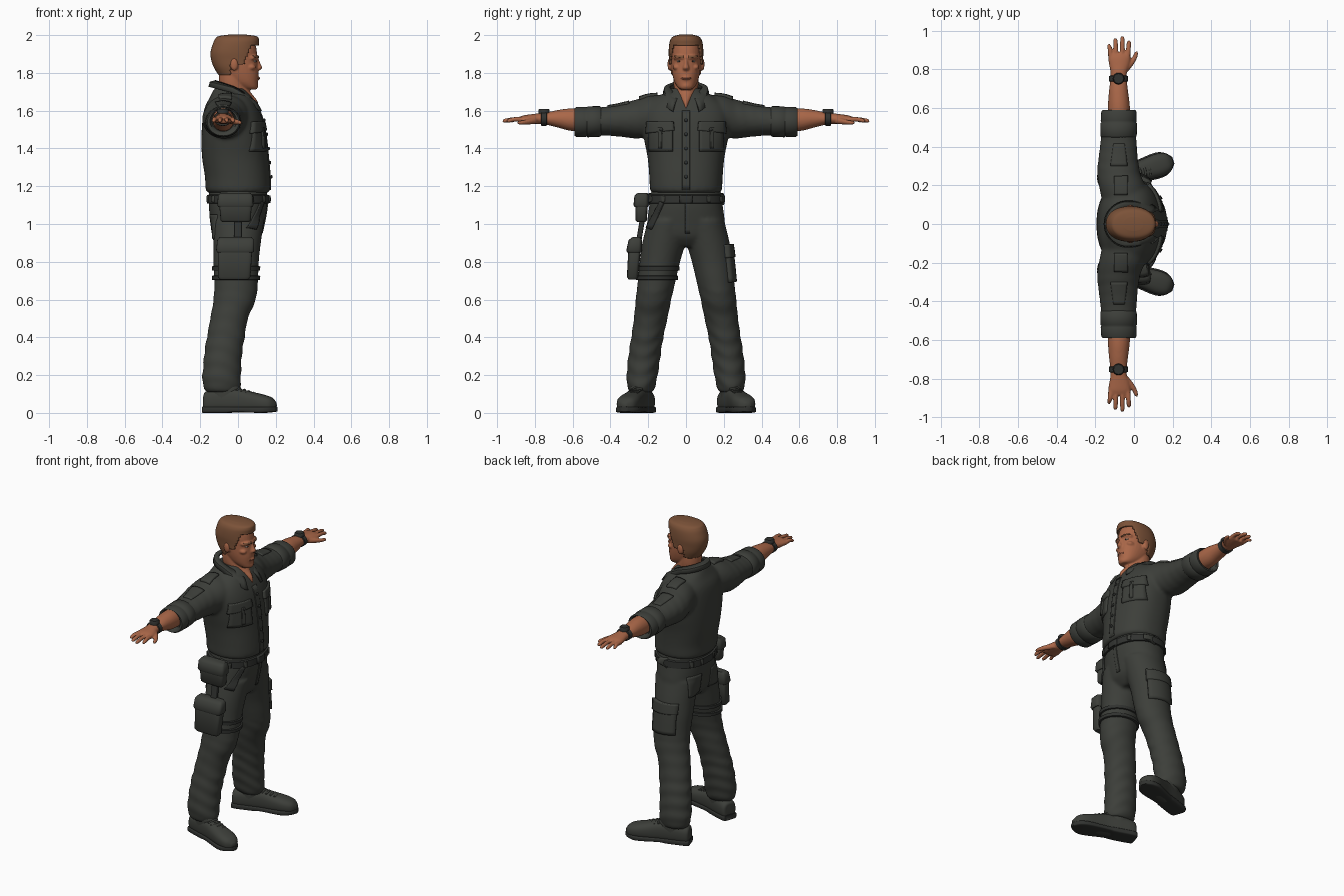
import bpy, bmesh, math
from mathutils import Vector, Matrix


def mat(name, *c):
    m = bpy.data.materials.new(name)
    m.diffuse_color = (*c, 1)
    return m


CLOTH = mat("charcoal cloth", 0.046, 0.049, 0.042)
DARK = mat("dark leather", 0.03, 0.032, 0.029)
SKIN = mat("tan skin", 0.40, 0.135, 0.065)
LIP = mat("lip", 0.29, 0.09, 0.05)
HAIR = mat("brown hair", 0.20, 0.085, 0.04)
WHITE = mat("eye white", 0.5, 0.42, 0.36)


def resample(rings, steps):
    """Catmull-Rom interpolation of the section list"""
    out = []
    for i in range(len(rings) - 1):
        p0, p1 = rings[max(i - 1, 0)], rings[i]
        p2, p3 = rings[i + 1], rings[min(i + 2, len(rings) - 1)]
        for k in range(steps):
            t = k / steps
            out.append([b + .5 * t * (c - a + t * (2 * a - 5 * b + 4 * c - d + t * (3 * (b - c) + d - a)))
                        for a, b, c, d in zip(p0, p1, p2, p3)])
    return out + [list(rings[-1])]


def tube(bm, rings, axis='z', n=32, e=2.0, steps=5, fold=None):
    """Loft closed sections (t, c1, c2, r1, r2) along an axis"""
    loops = []
    for t, c1, c2, r1, r2 in (resample(rings, steps) if steps > 1 else rings):
        loop = []
        for i in range(n):
            a = 2 * math.pi * i / n
            ca, sa = math.cos(a), math.sin(a)
            f = 1 + (fold(t, a) if fold else 0)
            p = c1 + max(r1, .002) * f * math.copysign(abs(ca) ** (2 / e), ca)
            q = c2 + max(r2, .002) * f * math.copysign(abs(sa) ** (2 / e), sa)
            co = {'z': (p, q, t), 'y': (p, t, q), 'x': (t, p, q)}[axis]
            loop.append(bm.verts.new(co))
        loops.append(loop)
    for a, b in zip(loops, loops[1:]):
        for i in range(n):
            bm.faces.new((a[i], a[(i + 1) % n], b[(i + 1) % n], b[i]))
    bm.faces.new(loops[0])
    bm.faces.new(loops[-1])


def ball(bm, c, r):
    bmesh.ops.create_uvsphere(bm, u_segments=20, v_segments=12, radius=1,
                              matrix=Matrix.Translation(c) @ Matrix.Diagonal((*r, 1)))


def mirror(bm):
    ret = bmesh.ops.duplicate(bm, geom=bm.verts[:] + bm.edges[:] + bm.faces[:])
    for g in ret["geom"]:
        if isinstance(g, bmesh.types.BMVert):
            g.co.y *= -1


def finish(name, bm, m, voxel=0, smooth=0, thick=0, angle=45):
    bmesh.ops.recalc_face_normals(bm, faces=bm.faces[:])
    me = bpy.data.meshes.new(name)
    bm.to_mesh(me)
    bm.free()
    me.materials.append(m)
    me.shade_smooth()
    me.set_sharp_from_angle(angle=math.radians(angle))
    ob = bpy.data.objects.new(name, me)
    bpy.context.collection.objects.link(ob)
    if thick:
        md = ob.modifiers.new("thickness", 'SOLIDIFY')
        md.thickness, md.offset = thick, 0
    if voxel:
        md = ob.modifiers.new("fuse", 'REMESH')
        md.mode, md.voxel_size, md.use_smooth_shade = 'VOXEL', voxel, True
        md = ob.modifiers.new("soften", 'SMOOTH')
        md.factor, md.iterations = .5, smooth
    return ob


def patch(name, target, corners, d, m, thick=.016, n=8, both=False):
    """Plate draped on a target by casting rays along d"""
    tgt = target.evaluated_get(bpy.context.evaluated_depsgraph_get())
    a, b, c, e = map(Vector, corners)
    d = Vector(d)
    bm, g = bmesh.new(), []
    for i in range(n + 1):
        for j in range(n + 1):
            p = a.lerp(b, i / n).lerp(e.lerp(c, i / n), j / n)
            hit, loc, _, _ = tgt.ray_cast(p - d, d)
            g.append(bm.verts.new(loc if hit else tgt.closest_point_on_mesh(p)[1]))
    for i in range(n):
        for j in range(n):
            k = i * (n + 1) + j
            bm.faces.new((g[k], g[k + 1], g[k + n + 2], g[k + n + 1]))
    if both:
        mirror(bm)
    return finish(name, bm, m, thick=thick)


def rect_x(y0, y1, z0, z1):
    return [(0, y0, z0), (0, y1, z0), (0, y1, z1), (0, y0, z1)]


# Shirt: sleeves and torso fused
bm = bmesh.new()
tube(bm, [(.06, -.05, 1.56, .1, .12), (.18, -.06, 1.572, .118, .11), (.26, -.078, 1.556, .112, .104),
          (.33, -.082, 1.55, .103, .09), (.42, -.08, 1.545, .094, .077), (.50, -.079, 1.54, .088, .072)], 'y',
     fold=lambda t, a: .012 * math.sin(t * 110 + 2 * math.sin(a)) * (t > .25))
mirror(bm)
tube(bm, [(1.165, 0, 0, .155, .175), (1.18, 0, 0, .171, .19), (1.25, -.003, 0, .172, .194), (1.35, -.015, 0, .175, .203),
          (1.45, -.022, 0, .172, .222), (1.55, -.028, 0, .16, .235), (1.62, -.035, 0, .14, .215),
          (1.67, -.037, 0, .112, .16), (1.70, -.043, 0, .092, .1), (1.72, -.043, 0, .08, .08)], e=2.3, n=48)
shirt = finish("shirt", bm, CLOTH, voxel=.011, smooth=5)

# Rolled cuffs, hollow at the end
bm = bmesh.new()
tube(bm, [(.445, -.08, 1.543, .085, .072), (.455, -.08, 1.543, .094, .081), (.52, -.079, 1.541, .095, .082),
          (.525, -.079, 1.541, .09, .077), (.535, -.079, 1.54, .093, .08), (.58, -.078, 1.54, .091, .079),
          (.59, -.078, 1.54, .084, .073), (.588, -.078, 1.545, .07, .066), (.56, -.078, 1.55, .06, .06)], 'y', steps=1)
mirror(bm)
finish("cuffs", bm, CLOTH, angle=60)

# Collar
bm = bmesh.new()
rows = []
for i in range(41):
    th = math.radians(24 + 312 * i / 40)
    c, s = math.cos(th), math.sin(th)
    f = max(c, 0)
    zt = 1.725 - .03 * c - .03 * f * f
    top = (-.03 + .088 * c, .085 * s, zt)
    bot = (-.03 + (.12 + .055 * f * f) * c, (.115 + .07 * f * f) * s, zt - .03 - .05 * f)
    mid = [(u + v) / 2 + w for u, v, w in zip(top, bot, (.01 * c, .01 * s, .008))]
    rows.append([bm.verts.new(p) for p in (top, mid, bot)])
for a, b in zip(rows, rows[1:]):
    for k in (0, 1):
        bm.faces.new((a[k], b[k], b[k + 1], a[k + 1]))
finish("collar", bm, CLOTH, thick=.014)

# Shirt details
patch("chest_pockets", shirt, rect_x(.07, .195, 1.385, 1.53), (-1, 0, 0), CLOTH, .016, both=True)
patch("pocket_flaps", shirt, [(0, .06, 1.495), (0, .205, 1.48), (0, .2, 1.54), (0, .065, 1.54)], (-1, 0, 0), CLOTH, .03, both=True)
patch("pocket_pleats", shirt, rect_x(.123, .14, 1.40, 1.51), (-1, 0, 0), CLOTH, .036, both=True)
patch("button_placket", shirt, rect_x(-.02, .02, 1.18, 1.60), (-1, 0, 0), CLOTH, .01, n=14)
patch("epaulettes", shirt, [(-.1, .15, 2), (-.035, .15, 2), (-.035, .245, 2), (-.1, .245, 2)], (0, 0, -1), CLOTH, .026, both=True)
patch("sleeve_pockets", shirt, [(-.12, .3, 2), (-.035, .3, 2), (-.05, .415, 2), (-.105, .415, 2)], (0, 0, -1), CLOTH, .014, both=True)
bm = bmesh.new()
sh = shirt.evaluated_get(bpy.context.evaluated_depsgraph_get())
for y, z in [(0, 1.25 + .075 * i) for i in range(5)] + [(.131, 1.5), (-.131, 1.5)]:
    loc = sh.ray_cast(Vector((1, y, z)), Vector((-1, 0, 0)))[1]
    ball(bm, loc + Vector((.008 if y == 0 else .017, 0, 0)), (.006, .009, .009))
finish("buttons", bm, DARK)

# Trousers: legs and pelvis fused, folds below the knee
bm = bmesh.new()
tube(bm, [(1.02, 0, .09, .138, .112), (.9, -.005, .117, .126, .114), (.8, -.01, .138, .12, .107),
          (.7, -.01, .155, .116, .1), (.6, -.018, .172, .112, .094), (.5, -.047, .187, .1, .089),
          (.4, -.065, .205, .1, .085), (.3, -.08, .22, .1, .085), (.2, -.086, .232, .102, .082),
          (.14, -.086, .237, .099, .074), (.11, -.08, .237, .085, .06)], steps=8, n=40,
     fold=lambda t, a: (.028 if t < .42 else .012) * math.sin(t * 75 + 2.2 * math.sin(a + 1) + 1.5 * math.cos(2 * a)) * (t < .65))
mirror(bm)
tube(bm, [(1.185, 0, 0, .152, .182), (1.1, 0, 0, .155, .194), (1.0, -.003, 0, .141, .205),
          (.93, -.006, 0, .125, .185), (.88, -.008, 0, .085, .1)], n=48, e=2.2)
pants = finish("trousers", bm, CLOTH, voxel=.01, smooth=4)

# Cargo pocket on one leg, fly and back pockets
patch("cargo_pocket", pants, [(-.085, 0, .70), (.075, 0, .69), (.075, 0, .87), (-.085, 0, .87)], (0, -1, 0), CLOTH, .03)
patch("cargo_flap", pants, [(-.09, 0, .83), (.08, 0, .82), (.08, 0, .89), (-.09, 0, .89)], (0, -1, 0), CLOTH, .042)
patch("fly", pants, rect_x(-.004, .022, .95, 1.12), (-1, 0, 0), CLOTH, .008)
patch("back_pockets", pants, rect_x(.05, .15, .92, 1.05), (1, 0, 0), CLOTH, .01, both=True)

# Belt, loops and buckle
bm = bmesh.new()
tube(bm, [(1.108, 0, 0, .158, .192), (1.11, 0, 0, .165, .2), (1.152, 0, 0, .164, .199), (1.155, 0, 0, .157, .191)], n=48, e=2.2, steps=1)
belt = finish("belt", bm, DARK, angle=60)
for y in (.12, .19):
    patch("front_belt_loops", belt, rect_x(y - .01, y + .008, 1.1, 1.165), (-1, 0, 0), CLOTH, .018, n=3, both=True)
    patch("back_belt_loops", belt, rect_x(y - .07, y - .052, 1.1, 1.165), (1, 0, 0), CLOTH, .018, n=3, both=True)
patch("buckle", belt, rect_x(-.035, .035, 1.105, 1.158), (-1, 0, 0), DARK, .02, n=4)

# Hip pouch, thigh holster and straps on the right-hand side
bm = bmesh.new()
tube(bm, [(1.01, -.012, -.237, .07, .02), (1.02, -.012, -.237, .08, .03), (1.13, -.014, -.235, .088, .034), (1.14, -.014, -.235, .08, .03)], e=5, steps=1)
tube(bm, [(1.09, -.014, -.237, .09, .036), (1.10, -.014, -.237, .096, .041), (1.15, -.014, -.235, .092, .038), (1.165, -.014, -.23, .08, .025)], e=5, steps=1)
finish("hip_pouch", bm, CLOTH, angle=50)
bm = bmesh.new()
tube(bm, [(.705, -.02, -.283, .075, .02), (.72, -.02, -.283, .086, .03), (.89, -.015, -.27, .092, .034), (.90, -.015, -.27, .085, .03)], e=5, steps=1)
tube(bm, [(.85, -.015, -.274, .095, .037), (.86, -.015, -.274, .101, .042), (.915, -.012, -.268, .098, .036), (.93, -.012, -.262, .085, .022)], e=5, steps=1)
finish("thigh_holster", bm, CLOTH, angle=50)
bm = bmesh.new()
tube(bm, [(.91, .0, -.25, .02, .014), (1.03, .0, -.23, .02, .014)], e=5, steps=1)
for z, cy in ((.765, -.146), (.715, -.153)):
    tube(bm, [(z - .012, -.01, cy, .122, .106), (z - .01, -.01, cy, .127, .111),
              (z + .01, -.01, cy, .128, .112), (z + .012, -.01, cy, .122, .106)], n=40, steps=1)
finish("holster_straps", bm, DARK, angle=60)
patch("diagonal_strap", pants, [(0, -.11, 1.12), (0, -.135, 1.12), (0, -.205, .98), (0, -.18, .97)], (-1, 0, 0), DARK, .02)

# Boots and soles, turned outward
bm, bs = bmesh.new(), bmesh.new()
tube(bm, [(-.1, 0, .055, .02, .035), (-.088, 0, .06, .048, .055), (0, 0, .068, .053, .066), (.08, 0, .066, .051, .064),
          (.15, 0, .058, .056, .056), (.22, 0, .052, .06, .046), (.27, 0, .045, .047, .036), (.295, 0, .04, .015, .015)], 'x', e=2.6)
tube(bm, [(.05, .005, 0, .085, .052), (.1, .01, 0, .083, .053), (.135, .01, 0, .082, .053), (.16, .0, 0, .075, .05)])
for i in range(5):
    tube(bm, [(-.035, .062 + .025 * i, .132 - .007 * i, .006, .006), (0, .068 + .025 * i, .137 - .008 * i, .007, .007),
              (.035, .062 + .025 * i, .125 - .007 * i, .006, .006)], 'y', n=8)
tube(bs, [(-.102, 0, .016, .03, .016), (-.09, 0, .017, .053, .017), (.03, 0, .017, .055, .017), (.08, 0, .018, .055, .014),
          (.21, 0, .016, .067, .016), (.265, 0, .018, .052, .015), (.298, 0, .02, .018, .013)], 'x', e=5)
for b, nm, m in ((bm, "boots", CLOTH), (bs, "boot_soles", DARK)):
    bmesh.ops.transform(b, verts=b.verts[:], matrix=Matrix.Translation((-.08, .237, 0)) @ Matrix.Rotation(math.radians(18), 4, 'Z'))
    mirror(b)
    finish(nm, b, m, angle=55)

# Forearms and hands fused
bm = bmesh.new()
tube(bm, [(.48, -.078, 1.548, .056, .056), (.6, -.078, 1.552, .057, .06), (.68, -.08, 1.557, .05, .046), (.74, -.08, 1.558, .043, .032),
          (.78, -.079, 1.557, .042, .029), (.82, -.076, 1.555, .052, .026), (.86, -.076, 1.553, .058, .022), (.885, -.076, 1.55, .054, .016)], 'y')
for x0, x1, y1 in ((-.12, -.128, .932), (-.092, -.096, .962), (-.061, -.06, .972), (-.032, -.026, .95)):
    tube(bm, [(.85, x0, 1.552, .013, .014), (.9, (x0 + x1) / 2, 1.555, .0125, .0125), (y1 - .012, x1, 1.547, .011, .011), (y1, x1, 1.544, .004, .004)], 'y', n=12)
tube(bm, [(.79, -.045, 1.548, .016, .018), (.825, -.022, 1.543, .02, .016), (.86, .003, 1.538, .014, .012), (.886, .012, 1.536, .01, .009), (.892, .014, 1.535, .004, .004)], 'y', n=12)
mirror(bm)
finish("arms_and_hands", bm, SKIN, voxel=.0055, smooth=3)

# Wrist watches
bm = bmesh.new()
tube(bm, [(.737, -.08, 1.558, .042, .032), (.738, -.08, 1.558, .049, .039), (.766, -.08, 1.558, .048, .038), (.767, -.08, 1.558, .04, .03)], 'y', steps=1)
tube(bm, [(1.585, -.08, .752, .03, .03), (1.603, -.08, .752, .03, .03), (1.61, -.08, .752, .025, .025)], steps=1)
mirror(bm)
finish("watches", bm, DARK)

# Head: ears, cheeks, skull, neck, nose and brow fused
skull = [(1.712, .066, 0, .03, .025), (1.722, .056, 0, .048, .042), (1.75, .03, 0, .075, .06), (1.79, .008, 0, .1, .072), (1.83, -.006, 0, .111, .078),
         (1.87, -.014, 0, .117, .08), (1.91, -.017, 0, .117, .082), (1.95, -.015, 0, .107, .077), (1.975, -.013, 0, .085, .06), (1.985, -.01, 0, .04, .03)]
bm = bmesh.new()
ball(bm, (-.02, .086, 1.845), (.021, .012, .034))
ball(bm, (.068, .05, 1.83), (.026, .02, .016))
mirror(bm)
tube(bm, skull, e=2.2)
tube(bm, [(1.61, .05, 0, .06, .008), (1.65, .02, 0, .084, .03), (1.69, -.01, 0, .083, .055), (1.74, -.03, 0, .07, .066), (1.81, -.035, 0, .066, .066)])
tube(bm, [(1.878, .096, 0, .012, .009), (1.845, .108, 0, .013, .011), (1.826, .112, 0, .016, .017), (1.812, .1, 0, .012, .014)], n=16)
tube(bm, [(-.065, .072, 1.88, .012, .008), (-.04, .091, 1.884, .014, .011), (0, .097, 1.88, .013, .011), (.04, .091, 1.884, .014, .011), (.065, .072, 1.88, .012, .008)], 'y', n=16)
tube(bm, [(-.03, .09, 1.771, .012, .007), (0, .104, 1.772, .012, .011), (.03, .09, 1.771, .012, .007)], 'y', n=12)
ball(bm, (.088, 0, 1.732), (.02, .026, .018))
head = finish("head_and_neck", bm, SKIN, voxel=.005, smooth=3)

# Face details
patch("eyebrows", head, [(0, .014, 1.879), (0, .06, 1.883), (0, .06, 1.89), (0, .014, 1.89)], (-1, 0, 0), HAIR, .007, both=True)
patch("mouth", head, rect_x(-.025, .025, 1.767, 1.774), (-1, 0, 0), LIP, .004)
for nm, m, x, r in (("eyes", WHITE, .085, (.012, .014, .006)), ("irises", DARK, .094, (.005, .005, .005))):
    bm = bmesh.new()
    ball(bm, (x, .035, 1.862), r)
    mirror(bm)
    finish(nm, bm, m)

# Hair: enlarged skull shell trimmed to the hairline, swept up at the front
bm = bmesh.new()
tube(bm, [(z, x, y, a + .007, b + .006) for z, x, y, a, b in skull[3:7]] +
     [(1.95, -.012, 0, .118, .085), (1.975, -.006, 0, .113, .078), (1.99, -.003, 0, .1, .064), (1.998, -.003, 0, .05, .035)], n=72, e=2.2, steps=9)


def hairline(x):
    return 1.785 if x < -.04 else 1.845 if x < .028 else 1.845 + (x - .028) * 2.4 if x < .07 else 1.945


cut = [f for f in bm.faces if f.calc_center_median().z < hairline(f.calc_center_median().x)]
bmesh.ops.delete(bm, geom=cut, context='FACES')
finish("hair", bm, HAIR, thick=.008)
